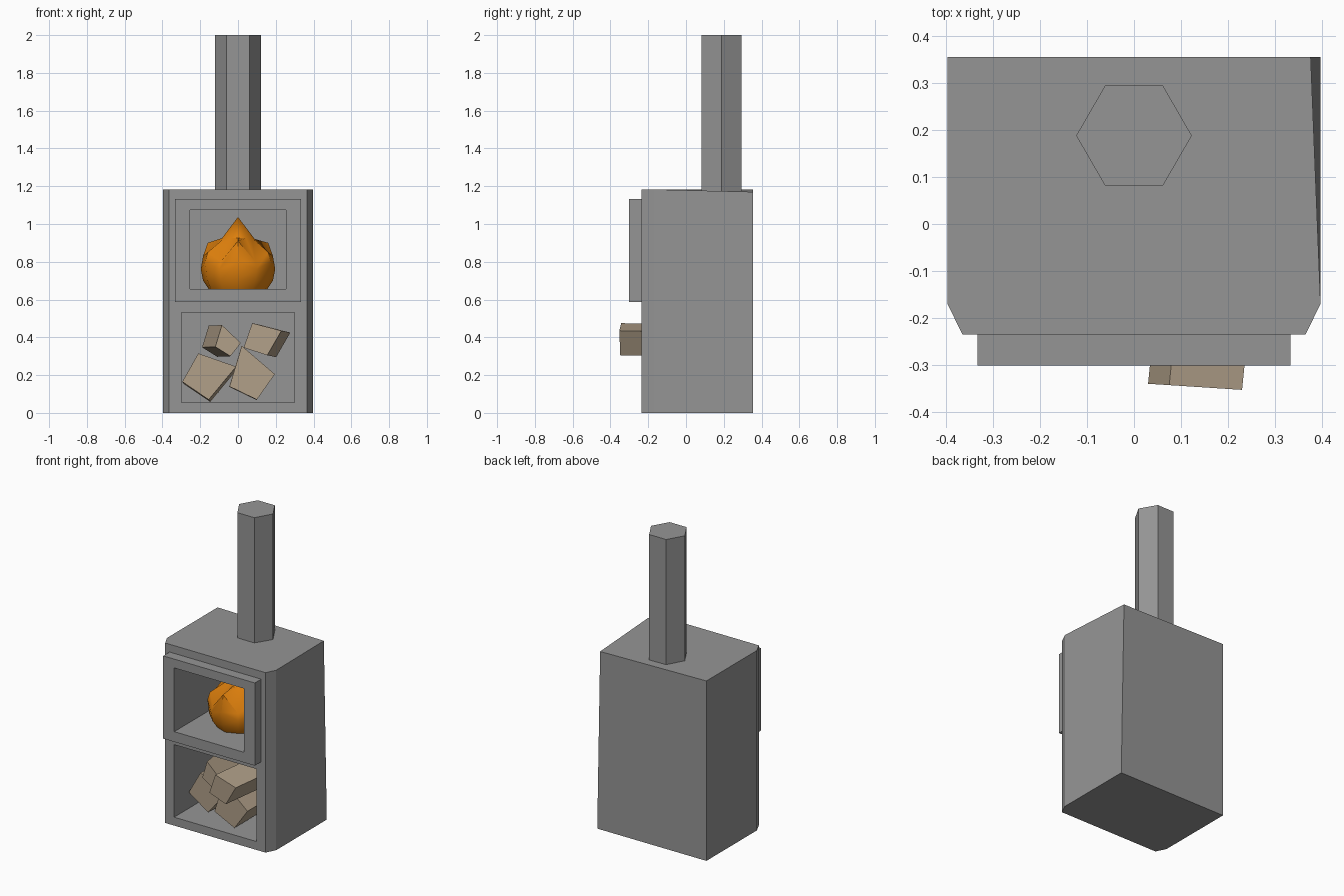
import bpy, bmesh
from math import sin, cos, pi
from mathutils import Vector

if "Cube" in bpy.data.objects:
    bpy.data.objects.remove(bpy.data.objects["Cube"])


def material(name, color):
    m = bpy.data.materials.new(name)
    m.diffuse_color = color
    m.use_nodes = True
    m.node_tree.nodes["Principled BSDF"].inputs["Base Color"].default_value = m.diffuse_color
    return m


def finish(name, bm, mat=None):
    bmesh.ops.recalc_face_normals(bm, faces=bm.faces)
    me = bpy.data.meshes.new(name)
    bm.to_mesh(me)
    bm.free()
    ob = bpy.data.objects.new(name, me)
    bpy.context.collection.objects.link(ob)
    if mat:
        me.materials.append(mat)
    return ob


def loft(name, rings, mat=None, apex=None):
    """Skin closed rings of equal count, cap the start, cap or point the end."""
    bm = bmesh.new()
    vs = [[bm.verts.new(p) for p in r] for r in rings]
    n = len(vs[0])
    for a, b in zip(vs, vs[1:]):
        for i in range(n):
            j = (i + 1) % n
            bm.faces.new((a[i], a[j], b[j], b[i]))
    bm.faces.new(vs[0][::-1])
    if apex:
        tip = bm.verts.new(apex)
        for i in range(n):
            bm.faces.new((vs[-1][i], vs[-1][(i + 1) % n], tip))
    else:
        bm.faces.new(vs[-1])
    return finish(name, bm, mat)


def box(name, x, y0, y1, z0, z1, mat=None):
    base = [(-x, y0), (x, y0), (x, y1), (-x, y1)]
    return loft(name, [[(a, b, z) for a, b in base] for z in (z0, z1)], mat)


def cut(ob, cutter):
    mod = ob.modifiers.new("opening", 'BOOLEAN')
    mod.operation = 'DIFFERENCE'
    mod.solver = 'EXACT'
    mod.object = cutter
    cutter.hide_render = True
    cutter.hide_set(True)


iron = material("iron", (0.3, 0.3, 0.3, 1))
wood = material("wood", (0.44, 0.35, 0.25, 1))
flame = material("flame", (0.75, 0.22, 0.004, 1))

# Cabinet with chamfered front corners and a slightly skewed back corner
plan = [(-0.365, -0.235), (0.365, -0.235), (0.397, -0.17),
        (0.397, 0.355), (-0.397, 0.355), (-0.397, -0.17)]
top = [(x, y, 1.183) for x, y in plan]
top[3] = (0.376, 0.355, 1.17)
body = loft("stove_body", [[(x, y, 0) for x, y in plan], top], iron)

# Raised door frame and the two openings
frame = box("door_frame", 0.333, -0.301, -0.235, 0.588, 1.132, iron)
fire_cut = box("firebox_cutter", 0.253, -0.4, 0.3, 0.655, 1.074, iron)
wood_cut = box("wood_store_cutter", 0.30, -0.4, 0.3, 0.055, 0.532, iron)
cut(frame, fire_cut)
cut(body, fire_cut)
cut(body, wood_cut)

# Six-sided flue pipe
hexagon = [(0.123 * cos(i * pi / 3), 0.188 + 0.123 * sin(i * pi / 3)) for i in range(6)]
loft("flue_pipe", [[(x, y, z) for x, y in hexagon] for z in (1.175, 2.0)], iron)

# Fire: faceted bowl with a zigzag rim of six tongues and a taller central one
def fire_ring(radii, heights):
    ring = []
    for i in range(12):
        a = -pi / 2 + i * pi / 6
        r, z = radii[i % 2], heights[i] if len(heights) == 12 else heights[i % 2]
        ring.append((r * cos(a), 0.03 + r * sin(a), z))
    return ring

right_rim = [0.91, 0.80, 0.85, 0.83, 0.90, 0.84, 0.91]
rim = right_rim + right_rim[5:0:-1]
fire = loft("fire", [fire_ring((0.165, 0.155), (0.656, 0.656)),
                     fire_ring((0.19, 0.185), (0.71, 0.70)),
                     fire_ring((0.20, 0.197), (0.80, 0.76)),
                     fire_ring((0.185, 0.185), rim),
                     fire_ring((0.085, 0.085), (0.925, 0.925))],
            flame, apex=(0, 0.03, 1.037))
bpy.context.view_layer.objects.active = fire
fire.select_set(True)
bpy.ops.object.shade_smooth_by_angle(angle=pi / 5)

# Firewood: front outline (x, z), front y (and slant along x), offset to the back end
logs = [
    ([(-0.295, 0.165), (-0.155, 0.07), (-0.01, 0.245), (-0.21, 0.315)],
     -0.09, 0, (0.008, 0.36, -0.012)),
    ([(-0.045, 0.14), (0.10, 0.07), (0.195, 0.205), (0.02, 0.355)],
     -0.18, 0, (-0.002, 0.42, -0.002)),
    ([(-0.12, 0.35), (-0.04, 0.30), (0.015, 0.37), (-0.085, 0.465)],
     -0.20, 0, (-0.07, 0.42, -0.003)),
    ([(0.03, 0.345), (0.155, 0.305), (0.23, 0.435), (0.075, 0.475)],
     -0.338, -0.065, (0.047, 0.48, -0.01)),
]
for k, (outline, y, slant, shift) in enumerate(logs):
    front = [Vector((x, y + slant * x, z)) for x, z in outline]
    loft(f"log_{k + 1}", [front, [p + Vector(shift) for p in front]], wood)
